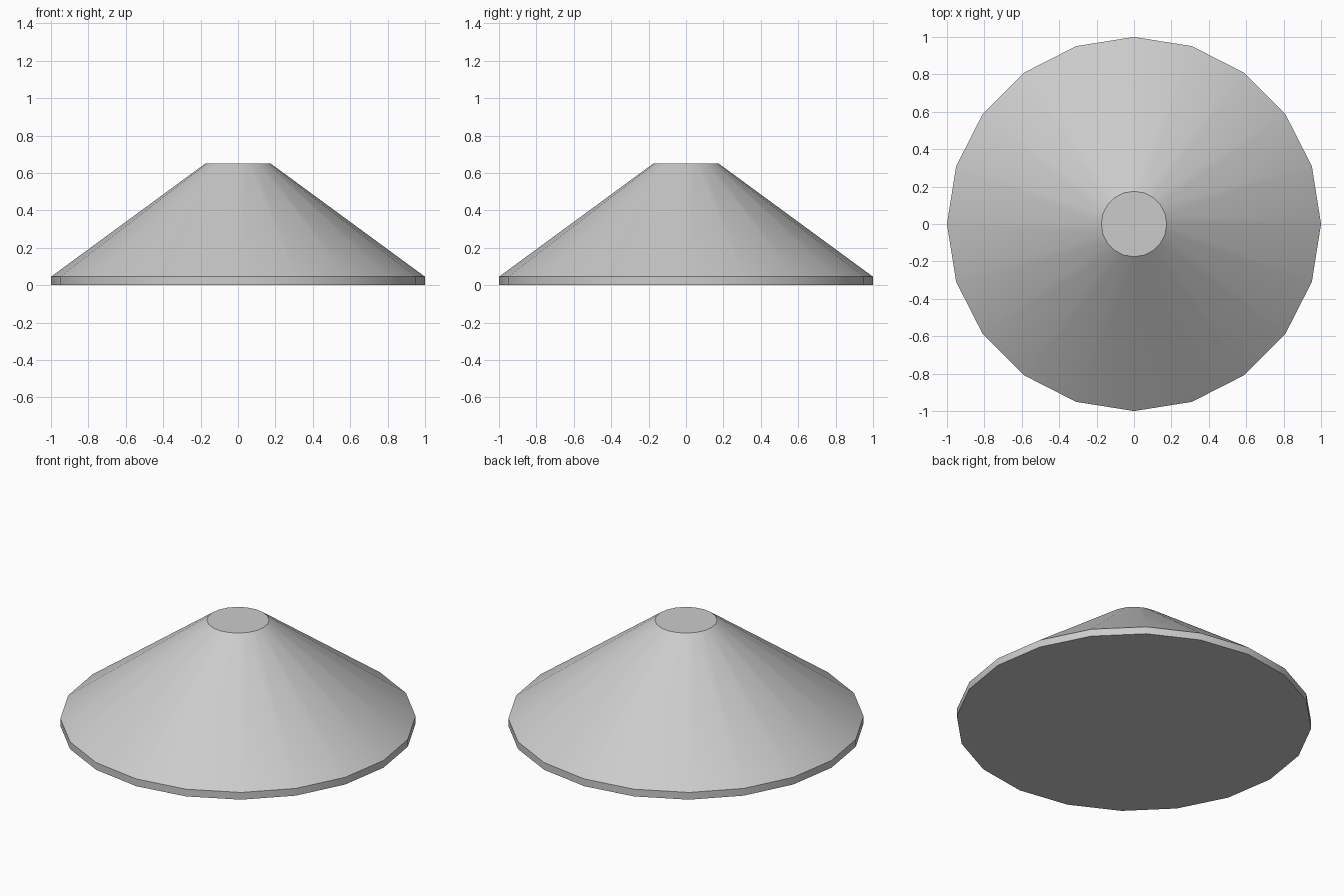
import bpy
import bmesh
import math

if "Cube" in bpy.data.objects:
    bpy.data.objects.remove(bpy.data.objects["Cube"])

SIDES = 20
# (radius, height) of each ring, from the floor up
PROFILE = [(1.0, 0.0), (1.0, 0.045), (0.175, 0.65)]

# Truncated cone with a thin upright rim
bm = bmesh.new()
rings = []
for r, z in PROFILE:
    rings.append([bm.verts.new((r * math.cos(2 * math.pi * i / SIDES),
                                r * math.sin(2 * math.pi * i / SIDES), z))
                  for i in range(SIDES)])
for low, high in zip(rings, rings[1:]):
    for i in range(SIDES):
        j = (i + 1) % SIDES
        bm.faces.new((low[i], low[j], high[j], high[i]))

# Flat underside and flat top
bm.faces.new(rings[0][::-1])
bm.faces.new(rings[-1])

mesh = bpy.data.meshes.new("cone_shade")
bm.to_mesh(mesh)
bm.free()
shade = bpy.data.objects.new("cone_shade", mesh)
bpy.context.collection.objects.link(shade)

# Smooth around the cone, sharp at the rim and top
bpy.context.view_layer.objects.active = shade
shade.select_set(True)
bpy.ops.object.shade_smooth_by_angle(angle=math.radians(30))
